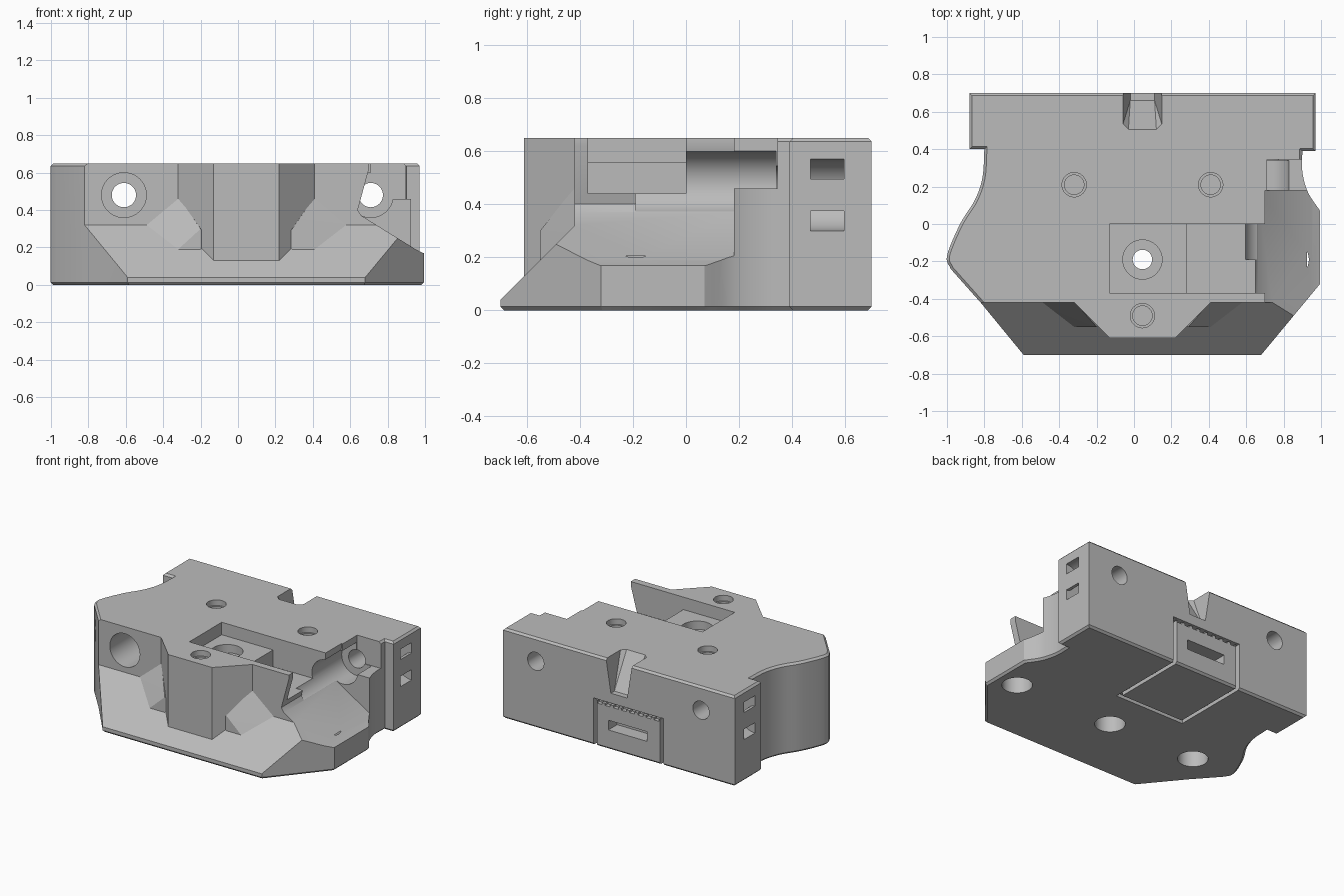
import bpy, bmesh, math
from mathutils import Vector

if "Cube" in bpy.data.objects:
    bpy.data.objects.remove(bpy.data.objects["Cube"])

grey = bpy.data.materials.new("mid grey")
grey.use_nodes = True
colour = (0.5, 0.5, 0.5, 1)
grey.diffuse_color = colour
grey.node_tree.nodes["Principled BSDF"].inputs["Base Color"].default_value = colour


def finish(bm, name):
    bmesh.ops.recalc_face_normals(bm, faces=bm.faces)
    mesh = bpy.data.meshes.new(name)
    bm.to_mesh(mesh)
    bm.free()
    mesh.materials.append(grey)
    obj = bpy.data.objects.new(name, mesh)
    bpy.context.collection.objects.link(obj)
    return obj


def prism_bm(points, low, high, axis="z"):
    """Extrude a 2D outline along z (outline in xy) or y (outline in xz)."""
    bm = bmesh.new()
    place = (lambda p, t: (p[0], p[1], t)) if axis == "z" else (lambda p, t: (p[0], t, p[1]))
    face = bm.faces.new([bm.verts.new(place(p, low)) for p in points])
    top = bmesh.ops.extrude_face_region(bm, geom=[face])["geom"]
    shift = (0, 0, high - low) if axis == "z" else (0, high - low, 0)
    bmesh.ops.translate(bm, vec=shift, verts=[v for v in top if isinstance(v, bmesh.types.BMVert)])
    return bm


def prism(points, low, high, axis="z"):
    return finish(prism_bm(points, low, high, axis), "cutter")


def box(x0, x1, y0, y1, z0, z1):
    return prism([(x0, y0), (x1, y0), (x1, y1), (x0, y1)], z0, z1)


def circle(cx, cy, r, n=40):
    return [(cx + r * math.cos(math.tau * i / n), cy + r * math.sin(math.tau * i / n)) for i in range(n)]


def cylinder(cx, cy, r, low, high, axis="z"):
    return prism(circle(cx, cy, r), low, high, axis)


def hull(points, name):
    bm = bmesh.new()
    for p in points:
        bm.verts.new(p)
    out = bmesh.ops.convex_hull(bm, input=bm.verts)
    inner = [v for v in out["geom_interior"] if isinstance(v, bmesh.types.BMVert)]
    bmesh.ops.delete(bm, geom=inner, context="VERTS")
    return finish(bm, name)


def combine(target, tool, operation="DIFFERENCE"):
    mod = target.modifiers.new("boolean", "BOOLEAN")
    mod.operation, mod.solver, mod.object = operation, "EXACT", tool
    graph = bpy.context.evaluated_depsgraph_get()
    mesh = bpy.data.meshes.new_from_object(target.evaluated_get(graph))
    target.modifiers.clear()
    target.data = mesh
    bpy.data.objects.remove(tool)


def smooth(points, steps=6):
    """Smooth curve through the control points."""
    pts = [Vector(p) for p in points]
    pts = [2 * pts[0] - pts[1]] + pts + [2 * pts[-1] - pts[-2]]
    out = []
    for a, b, c, d in zip(pts, pts[1:], pts[2:], pts[3:]):
        for i in range(steps):
            t = i / steps
            out.append(0.5 * (2 * b + (c - a) * t + (2 * a - 5 * b + 4 * c - d) * t ** 2
                              + (3 * b - a - 3 * c + d) * t ** 3))
    return [tuple(p) for p in out] + [tuple(points[-1])]


# Main block with chamfered top and bottom rims
left_side = smooth([(-0.98, -0.24), (-1.0, -0.17), (-0.93, 0.0), (-0.85, 0.13), (-0.81, 0.25), (-0.80, 0.40)])
right_side = smooth([(0.90, 0.39), (0.90, 0.28), (0.93, 0.17), (0.995, 0.07)])
outline = ([(-0.59, -0.70), (-0.82, -0.42)] + left_side + [(-0.88, 0.40), (-0.88, 0.70), (0.97, 0.70), (0.97, 0.39)]
           + right_side + [(0.995, -0.32), (0.68, -0.70)])
bm = prism_bm(outline, 0, 0.65)
rims = [e for e in bm.edges if abs(e.verts[0].co.z - e.verts[1].co.z) < 0.001]
bmesh.ops.bevel(bm, geom=rims, offset=0.014, segments=1, affect="EDGES", clamp_overlap=True)
body = finish(bm, "carriage_body")

# Sloped front, leaving the central column
front = [(-1.2, -0.42), (-0.32, -0.42), (-0.13, -0.61), (0.22, -0.61), (0.41, -0.42), (1.2, -0.42), (1.2, -1), (-1.2, -1)]
bm = prism_bm(front, -0.6, 1)
cut = bmesh.ops.bisect_plane(bm, geom=bm.verts[:] + bm.edges[:] + bm.faces[:], plane_co=(0, -0.70, 0.04),
                             plane_no=(0, 1, -1), clear_outer=True)
bmesh.ops.holes_fill(bm, edges=[e for e in cut["geom_cut"] if isinstance(e, bmesh.types.BMEdge)])
combine(body, finish(bm, "cutter"))

# Open bay on the left flank with a falling floor
bay = [(0.70, 0.8), (0.70, 0.62), (0.64, 0.40), (0.66, 0.37), (0.95, 0.19), (0.99, 0.17), (1.2, 0.17), (1.2, 0.8)]
combine(body, prism(bay, -0.9, 0.18, "y"))
combine(body, box(0.71, 0.94, 0.17, 0.345, 0.46, 0.8))

# Stepped pocket in the top
combine(body, box(-0.13, 0.29, -0.37, 0, 0.56, 0.8))
combine(body, box(0.28, 0.72, -0.37, 0, 0.44, 0.8))

# Long bores from front to back
for x, start in ((-0.61, -0.8), (0.71, -0.19)):
    combine(body, cylinder(x, 0.48, 0.12, start, 0.34, "y"))
    combine(body, cylinder(x, 0.48, 0.065, 0.3, 0.8, "y"))

# Central bolt hole and bottom counterbores
combine(body, cylinder(0.045, -0.19, 0.105, 0.50, 0.7))
combine(body, cylinder(0.045, -0.19, 0.052, -0.1, 0.6))
for x in (-0.66, 0.045, 0.835):
    combine(body, cylinder(x, -0.19, 0.10, -0.1, 0.205))

# Threaded insert holes in the top
for x, y in ((-0.32, 0.21), (0.41, 0.21), (0.045, -0.49)):
    combine(body, cylinder(x, y, 0.065, 0.61, 0.8))
    combine(body, cylinder(x, y, 0.052, 0.35, 0.7))

# Curved tie channels joining the slot pairs on both flanks
for x in (-0.88, 0.97):
    ring = cylinder(x, 0.435, 0.135, 0.47, 0.595, "y")
    combine(ring, cylinder(x, 0.435, 0.06, 0.4, 0.7, "y"))
    combine(body, ring)

# Ramped notch at the back of the top
notch = hull([(-0.06, 0.53, 0.66), (-0.03, 0.50, 0.66), (0.12, 0.50, 0.66), (0.15, 0.53, 0.66),
              (-0.06, 0.72, 0.66), (0.15, 0.72, 0.66), (-0.02, 0.72, 0.41), (0.11, 0.72, 0.41),
              (-0.02, 0.66, 0.41), (0.11, 0.66, 0.41)], "cutter")
combine(body, notch)

# Grooves round the rear plate, with teeth along its top, and its slot
for x in (-0.31, 0.222):
    combine(body, box(x, x + 0.028, 0.66, 0.8, -0.1, 0.34))
    combine(body, box(x, x + 0.028, 0.12, 0.67, -0.1, 0.025))
combine(body, box(-0.31, 0.25, 0.12, 0.148, -0.1, 0.025))
combine(body, box(-0.29, 0.23, 0.66, 0.8, 0.325, 0.339))
for i in range(8):
    x = -0.275 + i * 0.065
    combine(body, box(x, x + 0.04, 0.67, 0.8, 0.31, 0.33))
combine(body, box(-0.18, 0.13, 0.60, 0.8, 0.14, 0.21))

# Webs between the slope and the column, mirrored about the column
web = [(-0.50, -0.415, 0.32), (-0.32, -0.415, 0.47), (-0.20, -0.55, 0.30), (-0.20, -0.55, 0.19),
       (-0.32, -0.55, 0.19), (-0.30, -0.40, 0.30), (-0.12, -0.50, 0.20)]
webs = [hull(web, "right_web"), hull([(0.09 - x, y, z) for x, y, z in web], "left_web")]

# Smooth the round surfaces and keep hard edges
for obj in [body] + webs:
    bpy.ops.object.select_all(action="DESELECT")
    obj.select_set(True)
    bpy.context.view_layer.objects.active = obj
    bpy.ops.object.shade_smooth_by_angle(angle=math.radians(25))
